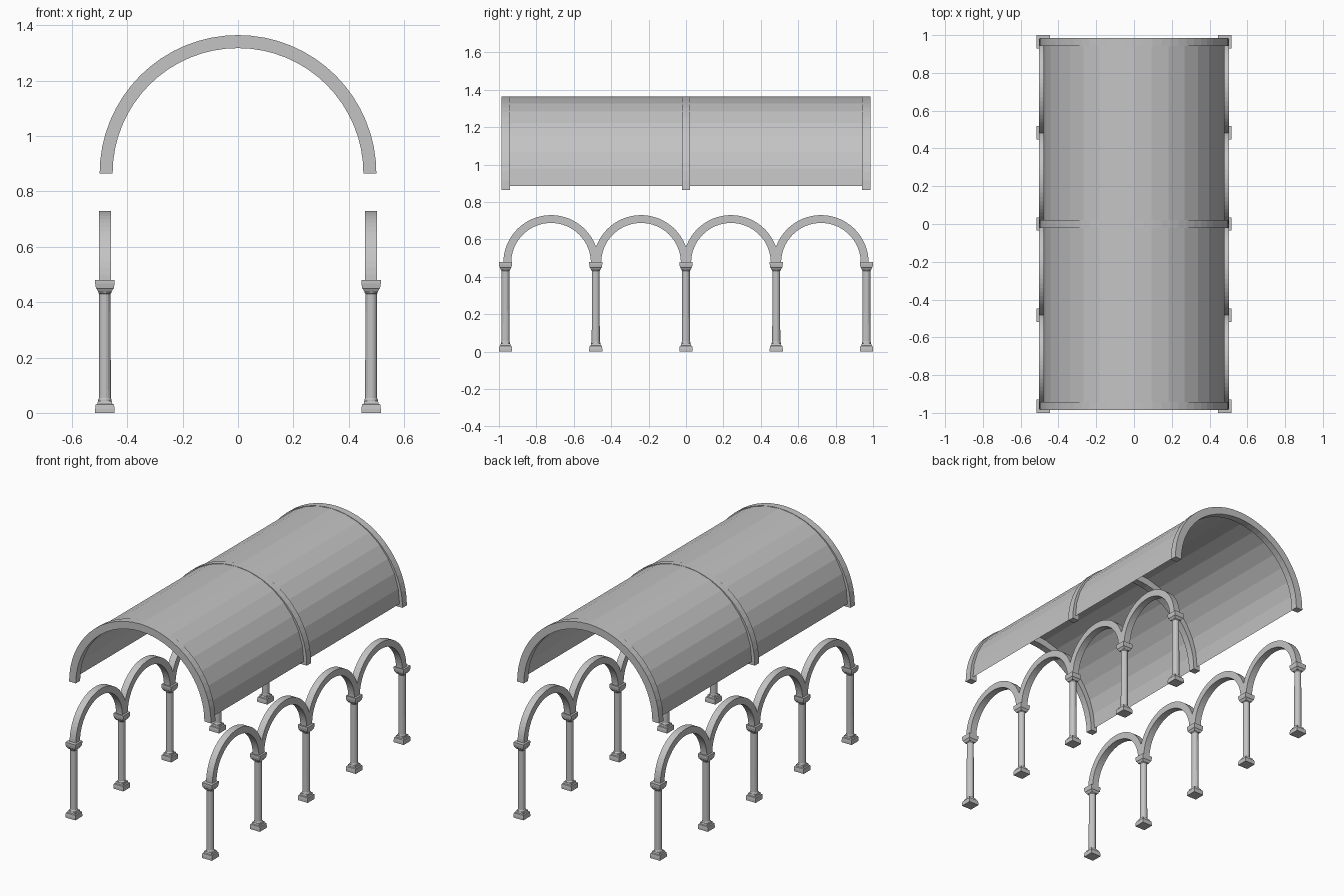
import bpy
import bmesh
from math import pi, sin, cos, sqrt

cube = bpy.data.objects.get("Cube")
if cube:
    bpy.data.objects.remove(cube, do_unlink=True)

stone = bpy.data.materials.new("grey_stone")
stone.use_nodes = True
grey = (0.55, 0.55, 0.55, 1)
stone.diffuse_color = grey
stone.node_tree.nodes["Principled BSDF"].inputs["Base Color"].default_value = grey


def make_mesh(name, bm):
    bmesh.ops.recalc_face_normals(bm, faces=bm.faces)
    mesh = bpy.data.meshes.new(name)
    bm.to_mesh(mesh)
    bm.free()
    mesh.materials.append(stone)
    return mesh


def place(name, mesh, x=0, y=0, z=0, turn=0):
    ob = bpy.data.objects.new(name, mesh)
    ob.location = (x, y, z)
    ob.rotation_euler.z = turn
    bpy.context.collection.objects.link(ob)


def stack(bm, profile, sides):
    """Closed solid from (half width, height) rings; four sides gives a square."""
    scale = sqrt(2) if sides == 4 else 1
    rings = []
    for half, z in profile:
        angles = [2 * pi * (i + 0.5) / sides for i in range(sides)]
        rings.append([bm.verts.new((half * scale * cos(a), half * scale * sin(a), z))
                      for a in angles])
    for low, high in zip(rings, rings[1:]):
        for i in range(sides):
            j = (i + 1) % sides
            bm.faces.new((low[i], low[j], high[j], high[i]))
    bm.faces.new(rings[0][::-1])
    bm.faces.new(rings[-1])


def half_ring(name, outer, inner, width, segments):
    """Half-circle band in the xz plane, with a rectangular section."""
    bm = bmesh.new()
    rows = []
    for i in range(segments + 1):
        a = pi * i / segments
        corners = ((outer, -1), (outer, 1), (inner, 1), (inner, -1))
        rows.append([bm.verts.new((r * cos(a), s * width / 2, r * sin(a)))
                     for r, s in corners])
    for p, q in zip(rows, rows[1:]):
        for k in range(4):
            m = (k + 1) % 4
            bm.faces.new((p[k], p[m], q[m], q[k]))
    bm.faces.new(rows[0])
    bm.faces.new(rows[-1][::-1])
    return make_mesh(name, bm)


# Column parts: square plinth, round shaft with collars, square capital
bm = bmesh.new()
stack(bm, [(0.035, 0), (0.035, 0.014), (0.033, 0.03), (0.027, 0.033), (0.025, 0.043)], 4)
base = make_mesh("column_base", bm)

bm = bmesh.new()
stack(bm, [(0.025, 0.04), (0.025, 0.048), (0.022, 0.053), (0.021, 0.43),
           (0.024, 0.434), (0.024, 0.45)], 16)
shaft = make_mesh("column_shaft", bm)

bm = bmesh.new()
stack(bm, [(0.023, 0.436), (0.03, 0.448), (0.032, 0.45), (0.035, 0.467), (0.035, 0.48)], 4)
capital = make_mesh("column_capital", bm)

# Two arcades of columns and arches
arch = half_ring("arcade_arch", 0.255, 0.213, 0.044, 32)
for side, x in (("left", 0.481), ("right", -0.481)):
    for i in range(5):
        y = (i - 2) * 0.4825
        for part, mesh in (("base", base), ("shaft", shaft), ("capital", capital)):
            place(f"{side}_column_{part}_{i + 1}", mesh, x, y)
    for i in range(4):
        place(f"{side}_arch_{i + 1}", arch, x, (i - 1.5) * 0.481, 0.475, pi / 2)

# Three ribs across the vault
rib = half_ring("vault_rib", 0.5, 0.453, 0.044, 32)
for name, y in (("front", -0.9635), ("middle", 0), ("back", 0.9635)):
    place(f"{name}_vault_rib", rib, 0, y, 0.865)

# Faceted thin barrel vault
bm = bmesh.new()
points = [(0.479 * cos(pi * i / 16), 0.479 * sin(pi * i / 16)) for i in range(17)]
rows = [[bm.verts.new((x, y, z)) for y in (-0.965, 0.965)] for x, z in points]
for p, q in zip(rows, rows[1:]):
    bm.faces.new((p[0], p[1], q[1], q[0]))
vault = make_mesh("barrel_vault", bm)
if vault.polygons[8].normal.z < 0:
    vault.flip_normals()
place("barrel_vault", vault, 0, 0, 0.885)
